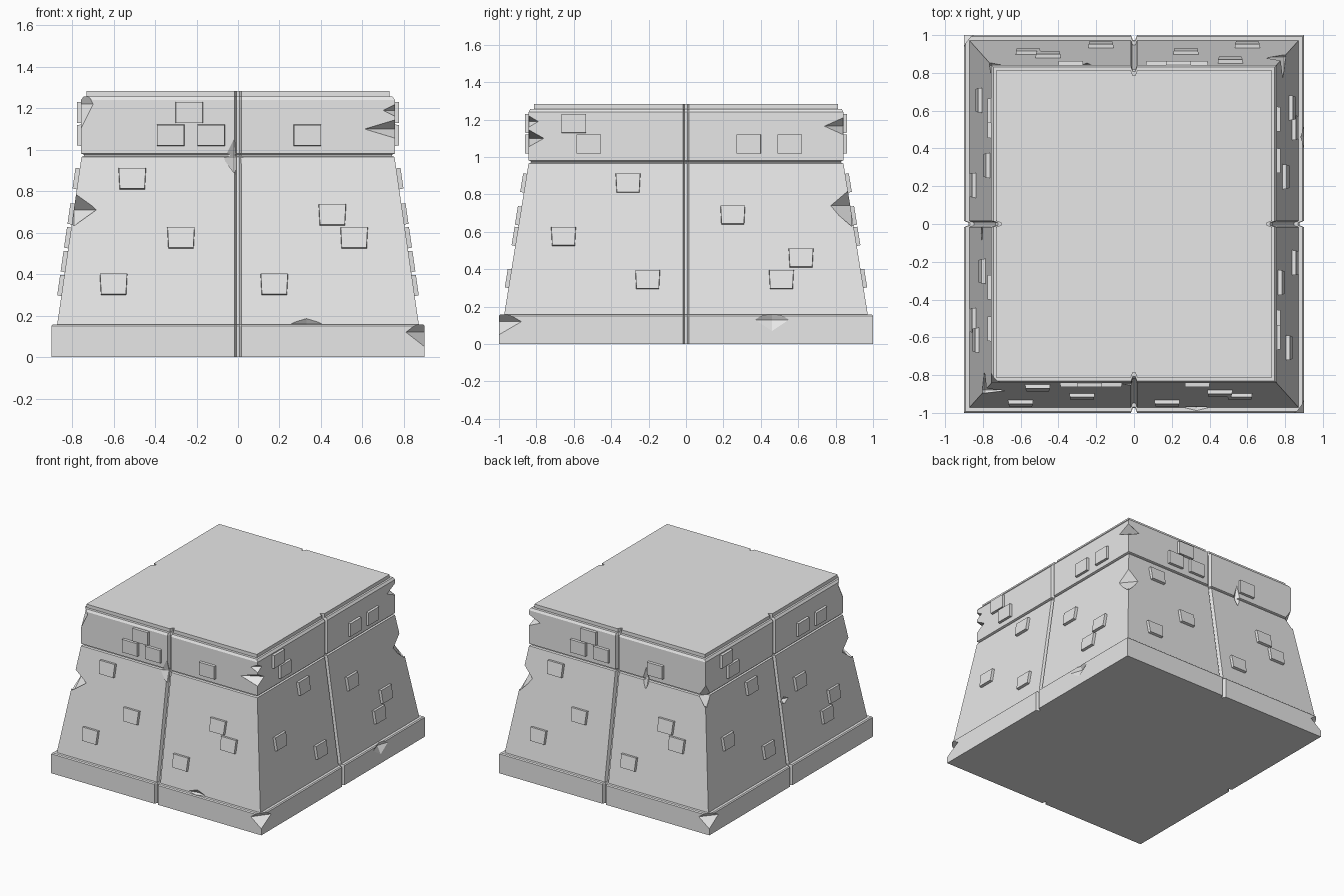
import bpy
import bmesh
from math import atan2
from mathutils import Matrix, Vector

default_cube = bpy.data.objects.get("Cube")
if default_cube:
    bpy.data.objects.remove(default_cube, do_unlink=True)

stone = bpy.data.materials.new("grey stone")
stone.use_nodes = True
stone_colour = (0.8, 0.8, 0.8, 1)
stone.diffuse_color = stone_colour
stone.node_tree.nodes["Principled BSDF"].inputs["Base Color"].default_value = stone_colour


def finish(bm, name):
    """Turn a bmesh into a stone object."""
    bmesh.ops.recalc_face_normals(bm, faces=bm.faces)
    mesh = bpy.data.meshes.new(name)
    bm.to_mesh(mesh)
    bm.free()
    mesh.materials.append(stone)
    obj = bpy.data.objects.new(name, mesh)
    bpy.context.collection.objects.link(obj)
    return obj


def grooved_outline(half_x, half_y, depth=0.025):
    """Rectangle outline with a narrow notch in the middle of every side."""
    points = []
    for along, out, turn in ((half_x, half_y, 0), (half_y, half_x, 1)) * 2:
        side = [(-along, -out), (-0.016, -out), (-0.007, depth - out),
                (0.007, depth - out), (0.016, -out)]
        points.append(side)
    outline = []
    for quarter, side in enumerate(points):
        for x, y in side:
            for step in range(quarter):
                x, y = -y, x
            outline.append((x, y))
    return outline


# Tower body: stacked outlines for plinth, sloped wall, band and cap
profile = [
    (0.9, 1, 0), (0.9, 1, 0.15), (0.893, 0.993, 0.157),
    (0.872, 0.972, 0.157), (0.755, 0.842, 0.965),
    (0.743, 0.83, 0.97), (0.743, 0.83, 0.977),
    (0.757, 0.842, 0.982), (0.757, 0.842, 1.24),
    (0.745, 0.832, 1.257), (0.73, 0.812, 1.257), (0.73, 0.812, 1.283),
]
bm = bmesh.new()
rings = [[bm.verts.new((x, y, z)) for x, y in grooved_outline(half_x, half_y)]
         for half_x, half_y, z in profile]
for low, high in zip(rings, rings[1:]):
    for i in range(len(low)):
        j = (i + 1) % len(low)
        bm.faces.new((low[i], low[j], high[j], high[i]))
bm.faces.new(rings[0][::-1])
bm.faces.new(rings[-1])
body = finish(bm, "tower_body")

# Chipped stone: pointed cutters on the corners and edges
chips = [
    ((-.79, -.88, .71), (.11, .1, .09)),
    ((.757, -.84, 1.1), (.15, .08, .045)),
    ((.757, -.84, 1.19), (.06, .05, .03)),
    ((.9, -1, .12), (.09, .12, .07)),
    ((-.757, -.84, 1.22), (.06, .06, .12)),
    ((-.02, -.845, .96), (.05, .03, .1)),
    ((.33, -.97, .16), (.08, .02, .03)),
    ((.9, .46, .13), (.03, .09, .06)),
    ((.795, .885, .74), (.1, .12, .12)),
    ((.757, .84, 1.165), (.1, .1, .045)),
    ((-.757, .84, .97), (.06, .06, .09)),
    ((-.9, 1, .12), (.09, .11, .07)),
    ((-.25, .845, .98), (.03, .03, .1)),
    ((-.805, -.05, .62), (.03, .05, .03)),
]
bm = bmesh.new()
for centre, radii in chips:
    tips = []
    for axis in range(3):
        for sign in (-1, 1):
            tip = Vector(centre)
            tip[axis] += sign * radii[axis]
            tips.append(bm.verts.new(tip))
    left, right, front, back, bottom, top = tips
    for a in (left, right):
        for b in (front, back):
            for c in (bottom, top):
                bm.faces.new((a, b, c))
cutter = finish(bm, "chip_cutter")
cutter.hide_render = True

cut = body.modifiers.new("chips", "BOOLEAN")
cut.operation = "DIFFERENCE"
cut.solver = "EXACT"
cut.object = cutter
bpy.context.view_layer.objects.active = body
bpy.ops.object.modifier_apply(modifier=cut.name)
bpy.data.objects.remove(cutter, do_unlink=True)


def add_brick(bm, turn, along, z, bottom_out, top_out):
    """Raised brick, leaning with the wall below the band."""
    sloped = z < 1
    blend = (z - 0.157) / 0.808 if sloped else 1
    out = bottom_out + (top_out - bottom_out) * blend
    lean = atan2(bottom_out - top_out, 0.808) if sloped else 0
    place = (turn @ Matrix.Translation((along, -out, z))
             @ Matrix.Rotation(-lean, 4, "X"))
    brick = bmesh.ops.create_cube(bm, size=1)["verts"]
    for v in brick:
        # outer face a little smaller, lower edge narrower on the slope
        shrink = 0.95 if v.co.y < 0 else 1
        taper = 0.92 if sloped and v.co.z < 0 else 1
        v.co = place @ Vector((v.co.x * 0.136 * shrink * taper,
                               v.co.y * 0.04, v.co.z * 0.105 * shrink))


# Bricks: one pattern for front and back, another for the two flanks
wide_pattern = [(-.235, 1.18), (-.325, 1.07), (-.13, 1.07), (.335, 1.07),
                (-.51, .86), (.455, .685), (-.275, .575), (.56, .575),
                (-.6, .35), (.175, .35)]
flank_pattern = [(-.6, 1.18), (-.52, 1.07), (.335, 1.07), (.555, 1.07),
                 (-.31, .86), (.25, .69), (-.655, .575), (.615, .46),
                 (-.205, .345), (.51, .345)]
quarter_turn = Matrix(((0, -1, 0, 0), (1, 0, 0, 0), (0, 0, 1, 0), (0, 0, 0, 1)))
turn = Matrix.Identity(4)
for name in ("front", "right", "back", "left"):
    # the flank facing +x is the model's own left
    label = {"right": "left", "left": "right"}.get(name, name)
    bm = bmesh.new()
    if name in ("front", "back"):
        for along, z in wide_pattern:
            add_brick(bm, turn, along, z, 0.972, 0.842)
    else:
        for along, z in flank_pattern:
            add_brick(bm, turn, along, z, 0.872, 0.756)
    finish(bm, label + "_bricks")
    turn = quarter_turn @ turn
